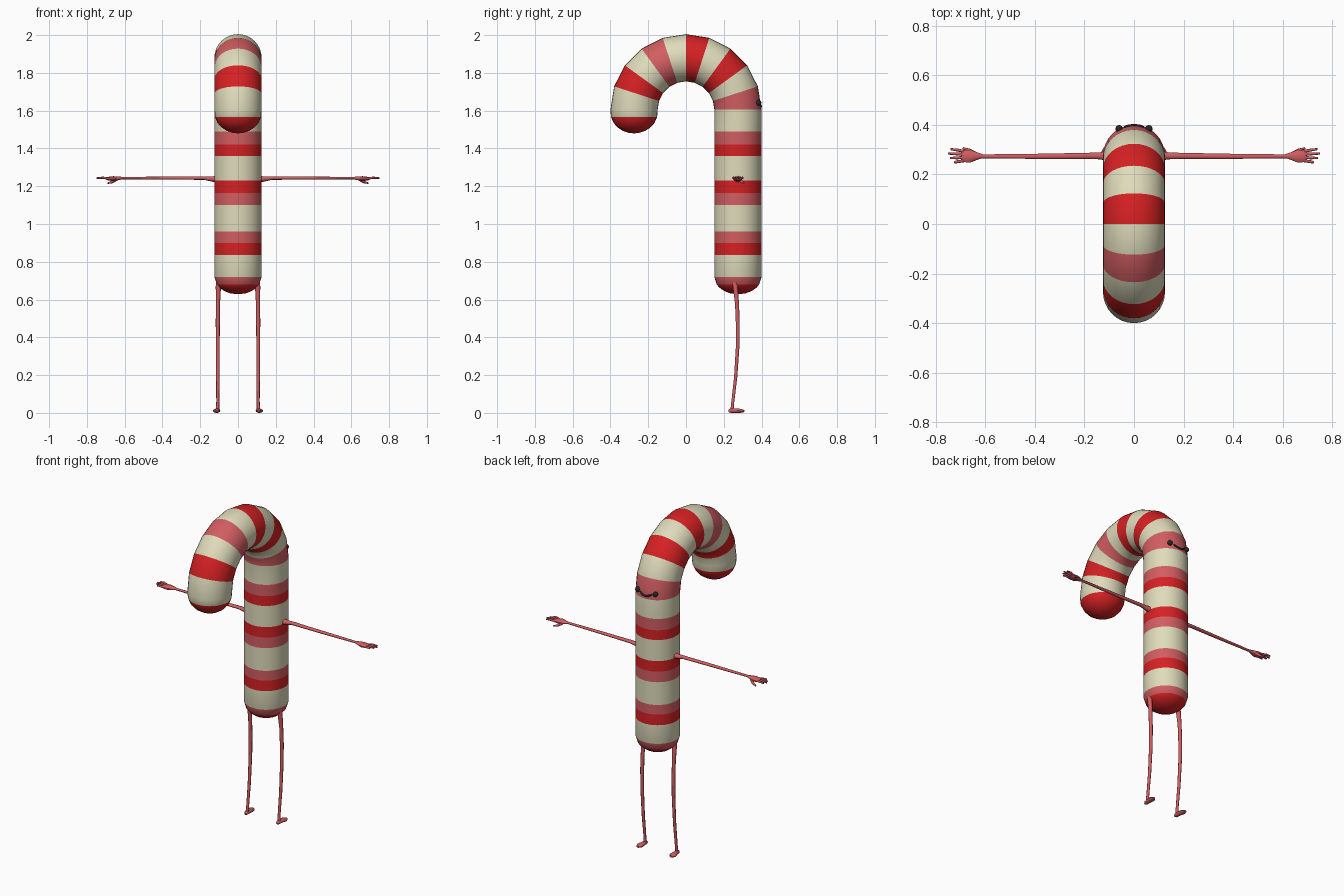
import bpy, bmesh
from math import sin, cos, pi, radians
from mathutils import Vector

cube = bpy.data.objects.get("Cube")
if cube:
    bpy.data.objects.remove(cube, do_unlink=True)


def material(name, rgb):
    m = bpy.data.materials.new(name)
    m.use_nodes = True
    m.diffuse_color = (*rgb, 1)
    m.node_tree.nodes["Principled BSDF"].inputs["Base Color"].default_value = (*rgb, 1)
    return m


CREAM = material("cream", (0.74, 0.71, 0.50))
RED = material("candy_red", (0.67, 0.015, 0.017))
PINK = material("pink", (0.64, 0.11, 0.12))
BLACK = material("black", (0.02, 0.02, 0.02))


def loft(name, points, radii, mats, bands=None, sides=10, ref=(0, 0, 1), tangents=None):
    """Sweep an elliptical section along points; bands picks a material per segment."""
    pts = [Vector(p) for p in points]
    bm = bmesh.new()
    rings = []
    for i, p in enumerate(pts):
        if tangents:
            t = Vector(tangents[i])
        else:
            t = (pts[min(i + 1, len(pts) - 1)] - pts[max(i - 1, 0)]).normalized()
        u = Vector(ref)
        u = (u - t * u.dot(t)).normalized()
        v = t.cross(u)
        r = radii[i]
        ru, rv = r if isinstance(r, tuple) else (r, r)
        rings.append([bm.verts.new(p + u * ru * cos(a) + v * rv * sin(a))
                      for a in (2 * pi * k / sides for k in range(sides))])
    for i in range(len(rings) - 1):
        for k in range(sides):
            n = (k + 1) % sides
            f = bm.faces.new((rings[i][k], rings[i][n], rings[i + 1][n], rings[i + 1][k]))
            f.material_index = bands[i] if bands else 0
    bm.faces.new(rings[0]).material_index = bands[0] if bands else 0
    bm.faces.new(rings[-1]).material_index = bands[-1] if bands else 0
    bmesh.ops.recalc_face_normals(bm, faces=bm.faces)
    mesh = bpy.data.meshes.new(name)
    bm.to_mesh(mesh)
    bm.free()
    for m in mats:
        mesh.materials.append(m)
    ob = bpy.data.objects.new(name, mesh)
    bpy.context.collection.objects.link(ob)
    bpy.ops.object.select_all(action="DESELECT")
    ob.select_set(True)
    bpy.context.view_layer.objects.active = ob
    bpy.ops.object.shade_smooth_by_angle(angle=radians(50))
    return ob


# Striped cane body: rounded bottom, straight stem, hooked top, rounded tip
C, R, P = 0, 1, 2
BEND, TUBE, TOP = 0.275, 0.125, 1.605
points, radii, tangents, bands = [], [], [], []


def ring(y, z, r, t, band):
    points.append((0, y, z))
    radii.append(r)
    tangents.append(t)
    bands.append(band)


for a in (4, 20, 36, 52, 64):
    ring(BEND, 0.72 - 0.092 * cos(radians(a)), TUBE * sin(radians(a)), (0, 0, 1),
         P if a == 64 else R)
stem = [(0.72, C), (0.835, R), (0.90, P), (0.96, C), (1.10, P), (1.165, R),
        (1.23, C), (1.36, R), (1.42, P), (1.49, C)]
for z, band in stem:
    ring(BEND, z, TUBE, (0, 0, 1), band)
for i, band in enumerate((P, C, R, C, R, C, P, C, R, C, C)):
    a = radians(18 * i)
    ring(BEND * cos(a), TOP + BEND * sin(a), TUBE, (0, -sin(a), cos(a)), band)
for a in (78, 60, 44, 28, 14, 3):
    ring(-BEND, 1.59 - 0.11 * cos(radians(a)), TUBE * sin(radians(a)), (0, 0, -1), R)
loft("cane_body", points, radii, (CREAM, RED, PINK), bands[:-1], 32, (1, 0, 0), tangents)

for side, s in (("left", 1), ("right", -1)):
    # Thin straight arm flaring slightly at the shoulder
    loft(side + "_arm",
         [(s * x, y, z) for x, y, z in ((0.10, 0.275, 1.238), (0.135, 0.275, 1.238),
          (0.18, 0.275, 1.243), (0.38, 0.273, 1.243), (0.63, 0.273, 1.243))],
         [(0.02, 0.024), (0.014, 0.015), (0.009, 0.013), (0.008, 0.011), (0.006, 0.008)],
         (PINK,))
    # Flat palm
    loft(side + "_palm",
         [(s * x, 0.274, z) for x, z in ((0.61, 1.243), (0.635, 1.242), (0.66, 1.24),
                                         (0.685, 1.24), (0.697, 1.24))],
         [(0.006, 0.008), (0.010, 0.017), (0.013, 0.027), (0.010, 0.026), (0.006, 0.022)],
         (PINK,))
    # Four fingers
    for i, tip in enumerate((0.725, 0.742, 0.75, 0.74)):
        off = i - 1.5
        loft(f"{side}_finger_{i + 1}",
             [(s * 0.68, 0.274 + off * 0.012, 1.24),
              (s * 0.715, 0.275 + off * 0.016, 1.245),
              (s * tip, 0.275 + off * 0.018, 1.243)],
             [0.006, 0.006, 0.004], (PINK,), sides=8)
    # Thumb reaching forward and down
    loft(side + "_thumb",
         [(s * 0.645, 0.285, 1.236), (s * 0.667, 0.298, 1.222), (s * 0.69, 0.306, 1.216)],
         [0.009, 0.007, 0.004], (PINK,), sides=8)
    # Slender leg, slightly bent at the knee
    loft(side + "_leg",
         [(s * x, y, z) for x, y, z in ((0.100, 0.255, 0.72), (0.104, 0.261, 0.67),
          (0.106, 0.270, 0.58), (0.107, 0.274, 0.48), (0.107, 0.274, 0.36),
          (0.107, 0.263, 0.19), (0.107, 0.248, 0.06), (0.108, 0.243, 0.012))],
         [0.014, 0.014, 0.011, 0.011, 0.010, 0.009, 0.008, 0.009],
         (PINK,), ref=(1, 0, 0))
    # Foot pointing toward the face side
    loft(side + "_foot",
         [(s * x, y, z) for x, y, z in ((0.108, 0.225, 0.010), (0.109, 0.235, 0.012),
          (0.110, 0.26, 0.012), (0.113, 0.29, 0.011), (0.114, 0.308, 0.010))],
         [(0.006, 0.006), (0.012, 0.012), (0.014, 0.012), (0.020, 0.011), (0.010, 0.006)],
         (PINK,), ref=(1, 0, 0))
    # Bead eye
    bpy.ops.mesh.primitive_uv_sphere_add(segments=16, ring_count=10, radius=0.015,
                                         location=(s * 0.06, 0.384, 1.641))
    eye = bpy.context.object
    eye.name = side + "_eye"
    eye.data.materials.append(BLACK)
    bpy.ops.object.shade_smooth()

# Smiling mouth wrapped around the body
smile = []
for i in range(9):
    x = 0.038 * (i / 4 - 1)
    smile.append((x, 0.272 + (0.125 ** 2 - x * x) ** 0.5, 1.622 + 9 * x * x))
loft("mouth", smile, [0.004] + [0.006] * 7 + [0.004], (BLACK,), sides=8)
